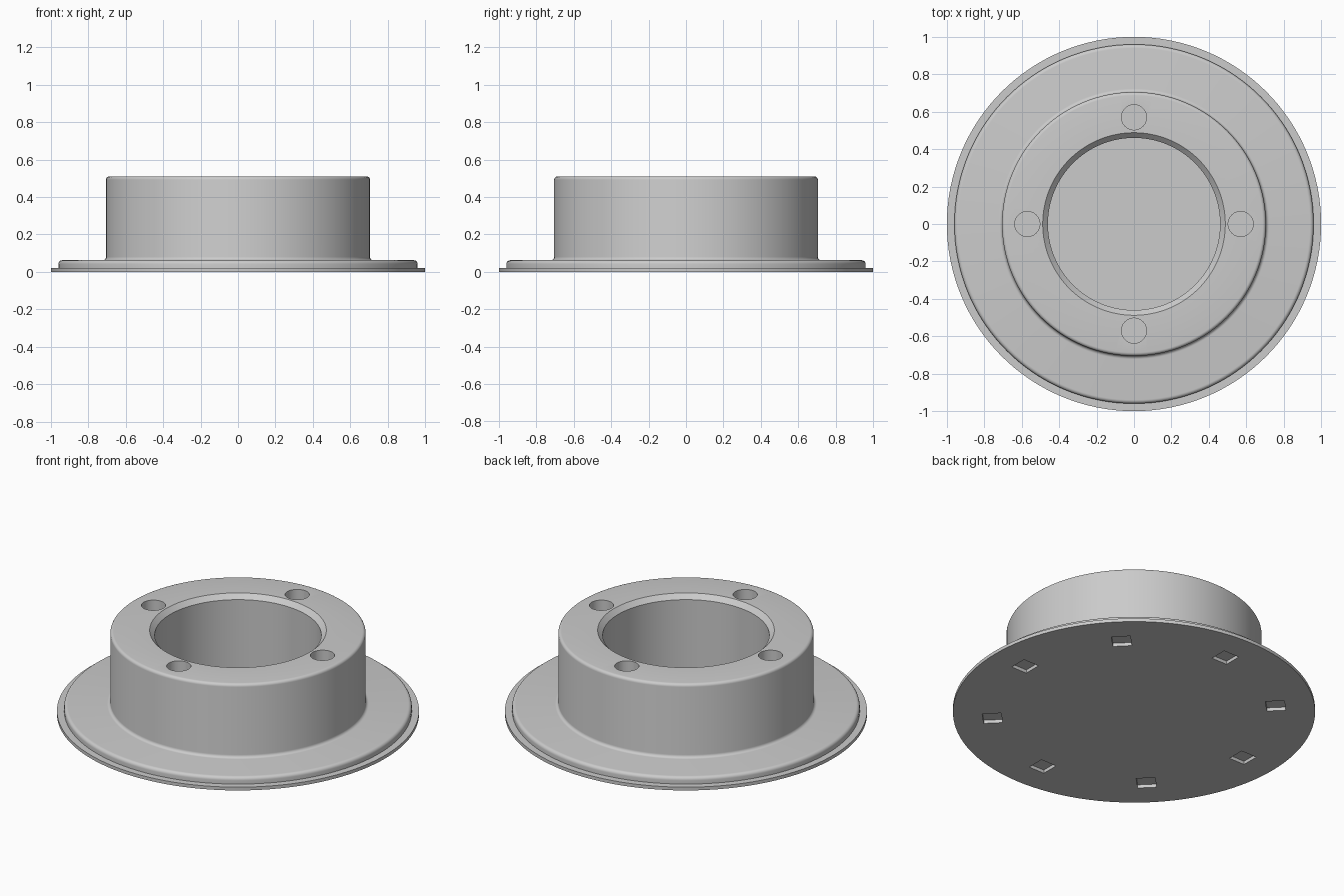
import bpy, bmesh, math
from mathutils import Matrix, Vector

cube = bpy.data.objects.get("Cube")
if cube:
    bpy.data.objects.remove(cube, do_unlink=True)

SEGMENTS = 128
grey = bpy.data.materials.new("plain_grey")
grey.use_nodes = True
colour = (0.6, 0.6, 0.6, 1)
grey.diffuse_color = colour
grey.node_tree.nodes["Principled BSDF"].inputs["Base Color"].default_value = colour


def add_object(name, bm):
    bmesh.ops.recalc_face_normals(bm, faces=bm.faces)
    mesh = bpy.data.meshes.new(name)
    bm.to_mesh(mesh)
    bm.free()
    mesh.materials.append(grey)
    obj = bpy.data.objects.new(name, mesh)
    bpy.context.collection.objects.link(obj)
    return obj


def arc(cx, cz, r, start, end, steps=5):
    """Points of a rounded corner in the (radius, height) plane."""
    angles = [math.radians(start + (end - start) * i / steps) for i in range(steps + 1)]
    return [(cx + r * math.cos(a), cz + r * math.sin(a)) for a in angles]


def lathe(name, profile):
    """Revolve a closed ring profile around the z axis."""
    bm = bmesh.new()
    verts = [bm.verts.new((r, 0, z)) for r, z in profile]
    edges = [bm.edges.new((v, verts[(i + 1) % len(verts)])) for i, v in enumerate(verts)]
    bmesh.ops.spin(bm, geom=verts + edges, axis=(0, 0, 1), cent=(0, 0, 0),
                   angle=math.tau, steps=SEGMENTS, use_merge=True)
    bmesh.ops.remove_doubles(bm, verts=bm.verts, dist=0.0001)
    return add_object(name, bm)


def cylinder(bm, radius, height, centre, segments):
    bmesh.ops.create_cone(bm, cap_ends=True, segments=segments, radius1=radius, radius2=radius,
                          depth=height, matrix=Matrix.Translation(centre))


def cut(obj, cutter_bm):
    """Subtract a cutter mesh and discard it."""
    cutter = add_object("cutter", cutter_bm)
    cutter.hide_render = True
    mod = obj.modifiers.new("cut", "BOOLEAN")
    mod.operation, mod.solver, mod.object = "DIFFERENCE", "EXACT", cutter
    bpy.context.view_layer.objects.active = obj
    bpy.ops.object.modifier_apply(modifier=mod.name)
    bpy.data.objects.remove(cutter, do_unlink=True)


def smooth(obj):
    bpy.ops.object.select_all(action="DESELECT")
    obj.select_set(True)
    bpy.context.view_layer.objects.active = obj
    bpy.ops.object.shade_smooth_by_angle(angle=math.radians(30))


# Flanged hub: rounded flange, fillet, rounded top rim, chamfered bore
PLATE = 0.02
TOP = 0.51
profile = [(0.46, PLATE), (0.96, PLATE)]
profile += arc(0.94, 0.042, 0.02, 0, 90)
profile += arc(0.723, 0.08, 0.018, 270, 180)
profile += arc(0.687, TOP - 0.018, 0.018, 0, 90)
profile += [(0.488, TOP), (0.46, TOP - 0.028)]
hub = lathe("flanged_hub", profile)

# Four round bolt holes in the top of the hub
holes = bmesh.new()
for i in range(4):
    a = i * math.pi / 2
    cylinder(holes, 0.067, 0.5, Vector((0.57 * math.cos(a), 0.57 * math.sin(a), TOP)), 48)
cut(hub, holes)
smooth(hub)

# Thin base plate that closes the bore
disc = bmesh.new()
cylinder(disc, 1, PLATE, Vector((0, 0, PLATE / 2)), SEGMENTS)
plate = add_object("base_plate", disc)

# Eight square pockets in the underside
pockets = bmesh.new()
for i in range(8):
    place = (Matrix.Rotation(i * math.pi / 4, 4, "Z") @ Matrix.Translation((0.785, 0, 0))
             @ Matrix.Diagonal((0.105, 0.105, 0.1, 1)))
    bmesh.ops.create_cube(pockets, size=1, matrix=place)
cut(plate, pockets)
smooth(plate)
